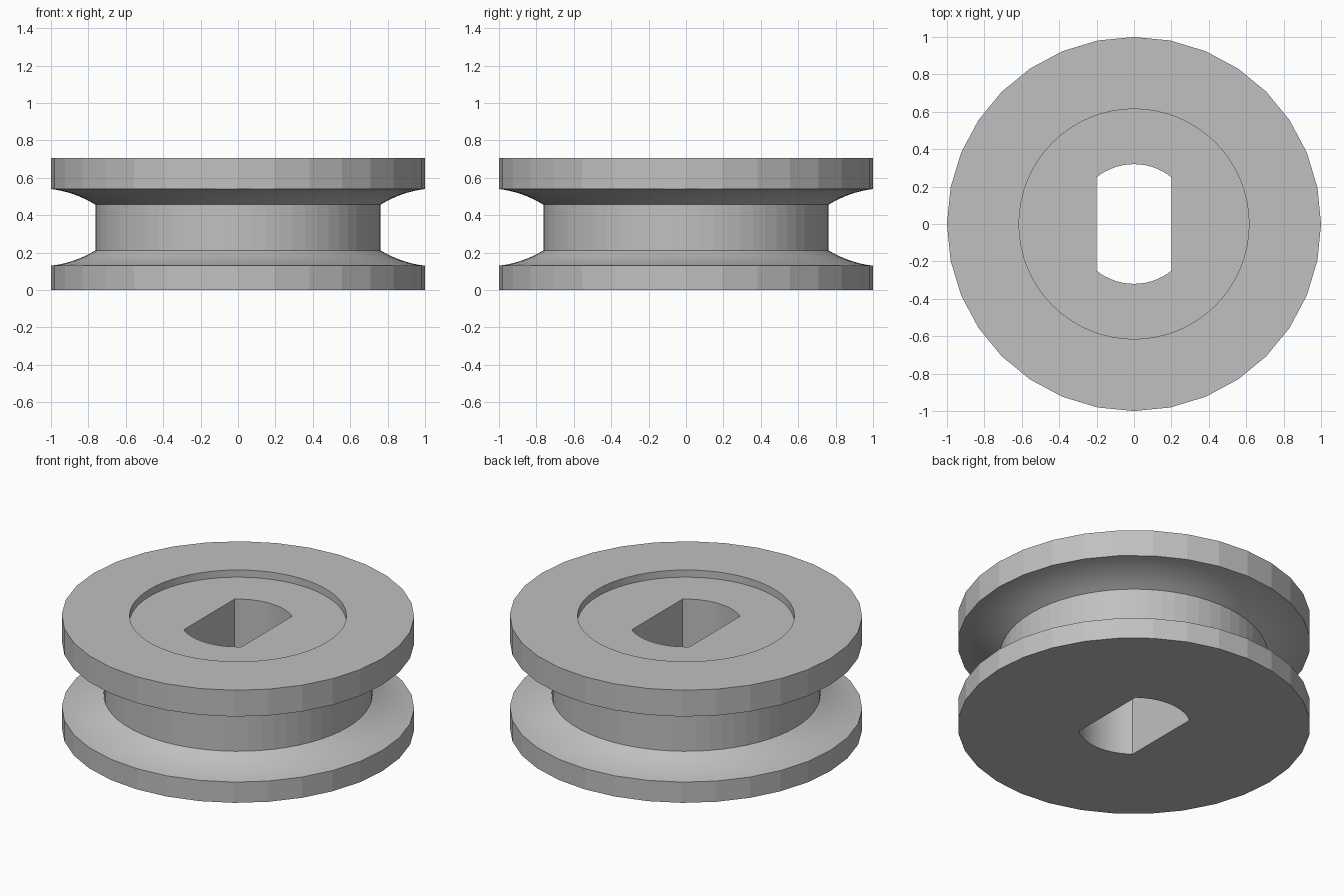
import bpy
import bmesh
from math import acos, cos, pi, radians, sin, tan

cube = bpy.data.objects.get("Cube")
if cube:
    bpy.data.objects.remove(cube)

COLS = 64                       # fine columns; the rims use every other one
HEIGHT, RIM, HUB = 0.705, 1.0, 0.762
RECESS_R, RECESS_Z = 0.615, 0.66
HOLE_R, HOLE_HALF = 0.32, 0.2

grey = bpy.data.materials.new("plain grey")
grey.use_nodes = True
colour = (0.53, 0.53, 0.53, 1)
grey.diffuse_color = colour
grey.node_tree.nodes["Principled BSDF"].inputs["Base Color"].default_value = colour


def circle(radius, z, facet=0.0):
    """Ring of points; facet=1 pulls odd columns onto a coarser polygon."""
    pts = []
    for i in range(COLS):
        r = radius * (1 - facet * (i % 2) * (1 - cos(2 * pi / COLS)))
        a = 2 * pi * i / COLS
        pts.append((r * cos(a), r * sin(a), z))
    return pts


def slot(z):
    """Round hole with two flat sides, corners snapped to the exact angle."""
    corner = acos(HOLE_HALF / HOLE_R)
    snap = round(corner / (2 * pi / COLS))
    pts = []
    for i in range(COLS):
        a = 2 * pi * i / COLS
        k = i % (COLS // 2)
        if k == snap:
            a += corner - 2 * pi * snap / COLS
        elif k == COLS // 2 - snap:
            a -= corner - 2 * pi * snap / COLS
        x, y = HOLE_R * cos(a), HOLE_R * sin(a)
        if abs(x) > HOLE_HALF + 1e-5:
            x = HOLE_HALF if x > 0 else -HOLE_HALF
            y = x * tan(a)
        pts.append((x, y, z))
    return pts


def flare(z_rim, z_hub, steps=8):
    """Concave arc from the rim edge in to the hub."""
    a0, a1 = radians(7), radians(32)
    rings = []
    for s in range(steps + 1):
        a = a0 + (a1 - a0) * s / steps
        u = (sin(a) - sin(a0)) / (sin(a1) - sin(a0))
        v = (cos(a0) - cos(a)) / (cos(a0) - cos(a1))
        rings.append(circle(RIM + (HUB - RIM) * u,
                            z_rim + (z_hub - z_rim) * v, 1 - u))
    return rings


# Rings run from the hole floor outward, up the side and back into the hole
lower = flare(0.13, 0.212)
upper = flare(0.54, 0.456)[::-1]
rings = [slot(0), circle(RIM, 0, 1)] + lower + upper
rings += [circle(RIM, HEIGHT, 1), circle(RECESS_R, HEIGHT),
          circle(RECESS_R, RECESS_Z), slot(RECESS_Z)]
lower_start = 2
upper_start = lower_start + len(lower)
smooth_bands = (set(range(lower_start, upper_start - 1))
                | set(range(upper_start, upper_start + len(upper) - 1)))
recess_wall = len(rings) - 3
smooth_bands |= {recess_wall, len(rings) - 1}

bm = bmesh.new()
loops = [[bm.verts.new(p) for p in ring] for ring in rings]
for b, low in enumerate(loops):
    high = loops[(b + 1) % len(loops)]
    for i in range(COLS):
        j = (i + 1) % COLS
        face = bm.faces.new((low[i], low[j], high[j], high[i]))
        face.smooth = b in smooth_bands
bmesh.ops.recalc_face_normals(bm, faces=bm.faces)

# Keep the corners of the hole and the edges between bands crisp
for edge in bm.edges:
    if len(edge.link_faces) == 2 and edge.calc_face_angle(0) > radians(25):
        edge.smooth = False

mesh = bpy.data.meshes.new("grooved_wheel")
bm.to_mesh(mesh)
bm.free()
mesh.materials.append(grey)
wheel = bpy.data.objects.new("grooved_wheel", mesh)
bpy.context.scene.collection.objects.link(wheel)
